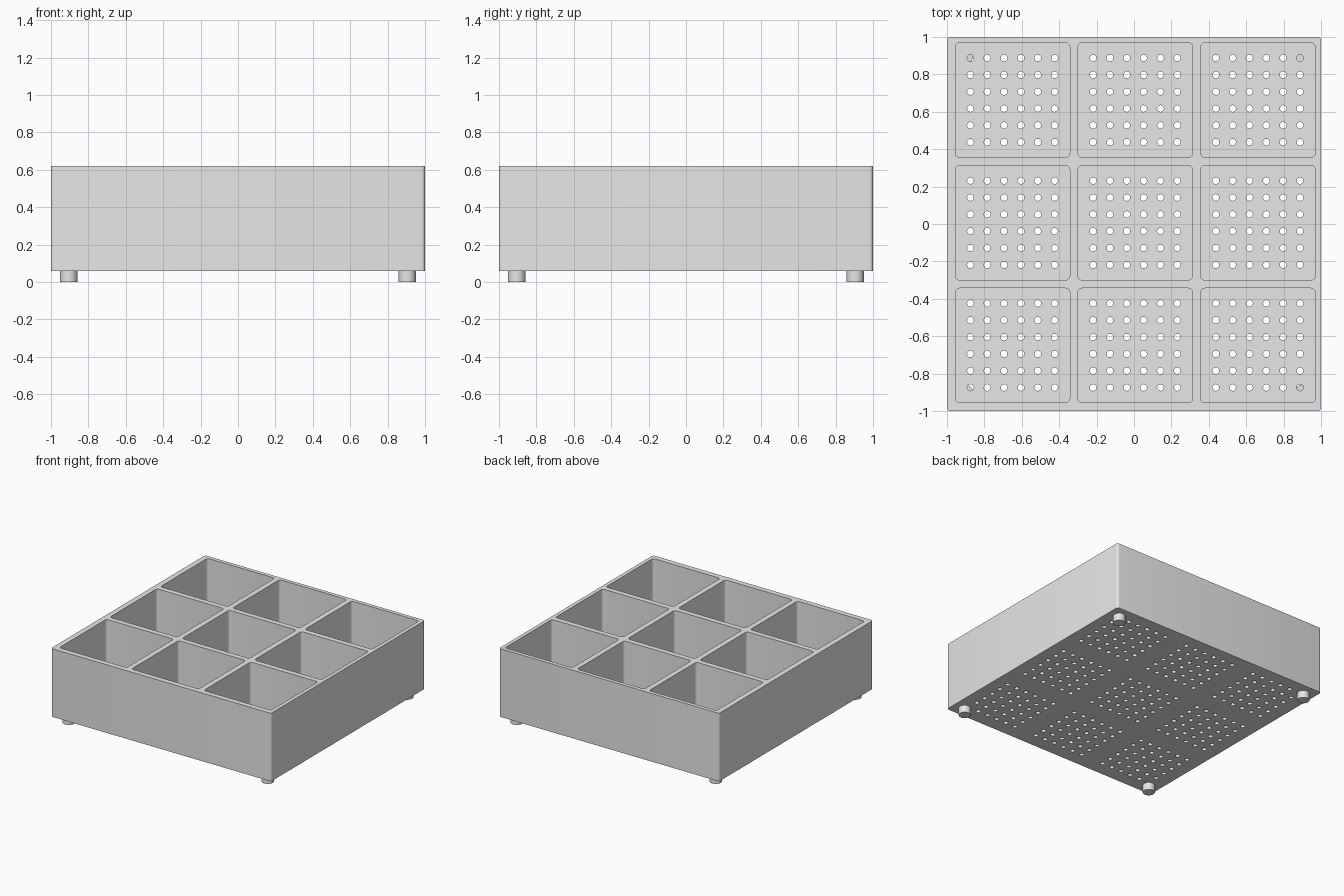
import bpy, bmesh, math
from mathutils import Matrix

if "Cube" in bpy.data.objects:
    bpy.data.objects.remove(bpy.data.objects["Cube"], do_unlink=True)

# Main dimensions
BASE, TOP, FLOOR = 0.06, 0.62, 0.104
PITCH, POCKET, SHIFT = 0.656, 0.612, 0.0065
HOLE_PITCH, HOLE_R = 0.09, 0.018
FOOT_POS, FOOT_R = 0.905, 0.046

grey = bpy.data.materials.new("light grey")
grey.use_nodes = True
grey.diffuse_color = (0.8, 0.8, 0.8, 1)
grey.node_tree.nodes["Principled BSDF"].inputs["Base Color"].default_value = (0.8, 0.8, 0.8, 1)


def finish(name, bm):
    mesh = bpy.data.meshes.new(name)
    bm.to_mesh(mesh)
    bm.free()
    obj = bpy.data.objects.new(name, mesh)
    mesh.materials.append(grey)
    bpy.context.collection.objects.link(obj)
    return obj


def add_block(bm, x, y, size, z0, z1, radius):
    """Square block with rounded vertical edges."""
    place = Matrix.Translation((x, y, (z0 + z1) / 2)) @ Matrix.Diagonal((size, size, z1 - z0, 1))
    verts = bmesh.ops.create_cube(bm, size=1, matrix=place)["verts"]
    edges = {e for v in verts for e in v.link_edges
             if abs(e.verts[0].co.z - e.verts[1].co.z) > 0.01}
    bmesh.ops.bevel(bm, geom=list(edges), offset=radius, segments=5,
                    profile=0.5, affect='EDGES')


def add_cylinder(bm, x, y, radius, z0, z1, sides):
    bmesh.ops.create_cone(bm, cap_ends=True, segments=sides, radius1=radius, radius2=radius,
                          depth=z1 - z0, matrix=Matrix.Translation((x, y, (z0 + z1) / 2)))


def activate(obj):
    bpy.ops.object.select_all(action='DESELECT')
    obj.select_set(True)
    bpy.context.view_layer.objects.active = obj


def cut(target, cutter):
    cutter.hide_render = True
    mod = target.modifiers.new("cut", 'BOOLEAN')
    mod.operation, mod.solver, mod.object = 'DIFFERENCE', 'EXACT', cutter
    activate(target)
    bpy.ops.object.modifier_apply(modifier=mod.name)
    bpy.data.objects.remove(cutter, do_unlink=True)


# Tray body
bm = bmesh.new()
add_block(bm, 0, 0, 2, BASE, TOP, 0.018)
tray = finish("tray_body", bm)

# Nine compartments, each with a grid of drain holes
pockets, holes = bmesh.new(), bmesh.new()
for i in (-1, 0, 1):
    for j in (-1, 0, 1):
        cx, cy = i * PITCH + SHIFT, j * PITCH + SHIFT
        add_block(pockets, cx, cy, POCKET, FLOOR, TOP + 0.1, 0.022)
        for a in range(6):
            for b in range(6):
                add_cylinder(holes, cx + (a - 2.5) * HOLE_PITCH, cy + (b - 2.5) * HOLE_PITCH,
                             HOLE_R, BASE - 0.05, FLOOR + 0.05, 12)
cut(tray, finish("pocket_cutter", pockets))
cut(tray, finish("hole_cutter", holes))

# Round feet under the corners
feet = []
for side, sx in (("left", 1), ("right", -1)):
    for end, sy in (("front", -1), ("back", 1)):
        bm = bmesh.new()
        add_cylinder(bm, sx * FOOT_POS, sy * FOOT_POS, FOOT_R, 0, BASE, 32)
        feet.append(finish(f"{end}_{side}_foot", bm))

# Smooth the rounded corners, keep edges crisp
for obj in [tray] + feet:
    activate(obj)
    bpy.ops.object.shade_smooth_by_angle(angle=math.radians(35))
